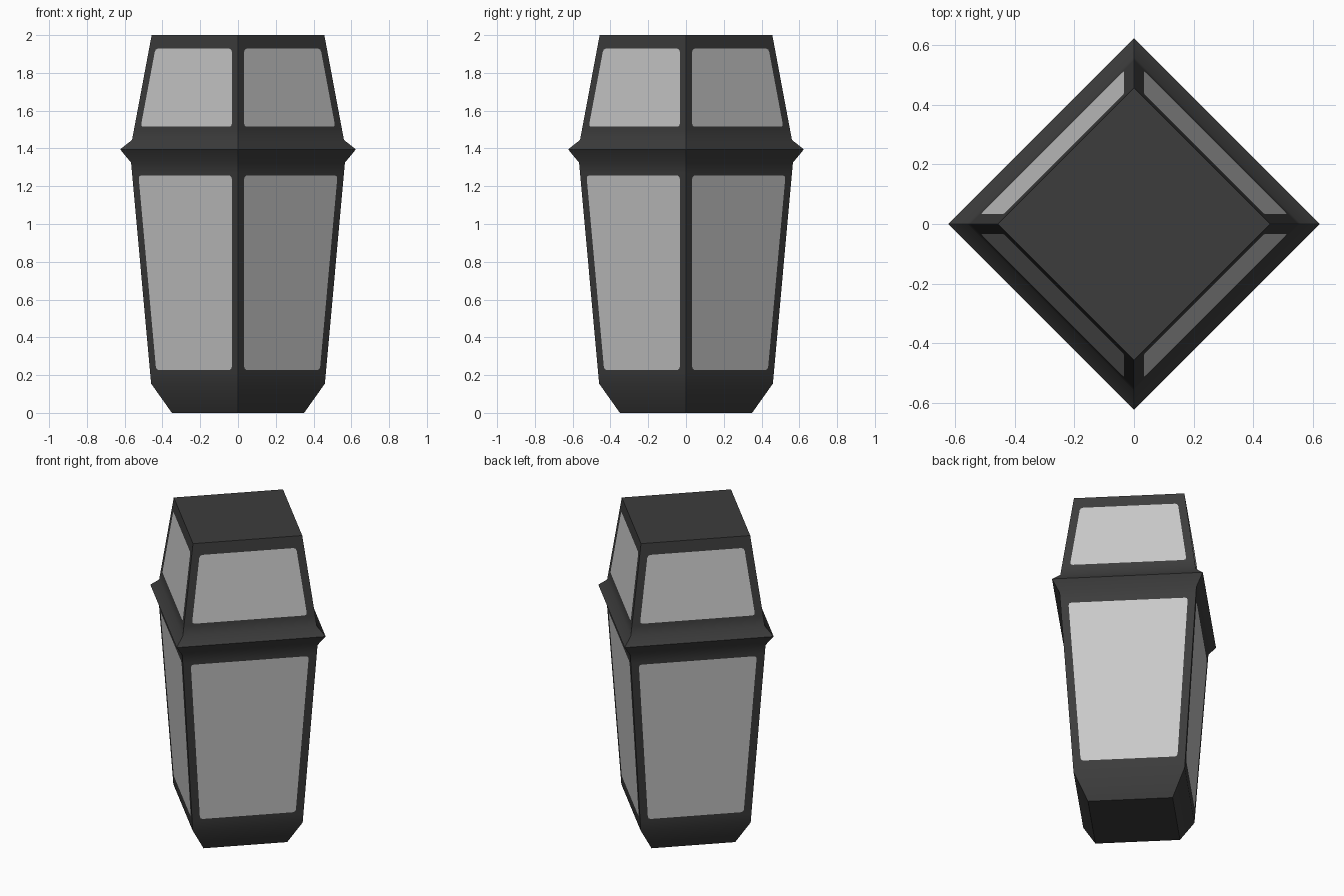
import bpy
import bmesh
import math
from mathutils import Vector

cube = bpy.data.objects.get("Cube")
if cube:
    bpy.data.objects.remove(cube, do_unlink=True)


def make_material(name, value):
    mat = bpy.data.materials.new(name)
    mat.use_nodes = True
    color = (value, value, value, 1)
    mat.diffuse_color = color
    bsdf = next(n for n in mat.node_tree.nodes if n.type == 'BSDF_PRINCIPLED')
    bsdf.inputs["Base Color"].default_value = color
    return mat


def between(low, high, z):
    """Corner radius at height z on the straight wall from low to high."""
    return low[0] + (high[0] - low[0]) * (z - low[1]) / (high[1] - low[1])


# Silhouette as (corner radius, height)
foot, base, shoulder = (0.35, 0), (0.46, 0.155), (0.566, 1.325)
rim, neck, roof = (0.624, 1.395), (0.561, 1.445), (0.457, 2.0)
walls = {"lower": (base, shoulder, 0.228, 1.256),
         "upper": (neck, roof, 1.515, 1.928)}
GAP = 0.012      # frame strip above and below each pane
MARGIN = 0.033   # frame beside each pane, measured along x
ROUND = 0.016    # pane corner cut

profile = [foot, base, shoulder, rim, neck, roof]
pane_bands = {}
for low, high, bottom, top in walls.values():
    rings = [(between(low, high, z), z) for z in (bottom - GAP, top + GAP)]
    profile += rings
    pane_bands[rings[0]] = (low, high, bottom, top)
profile.sort(key=lambda p: p[1])

bm = bmesh.new()
dirs = [Vector((math.cos(i * math.pi / 2), math.sin(i * math.pi / 2), 0)) for i in range(4)]
rows = [[bm.verts.new(d * r + Vector((0, 0, z))) for d in dirs] for r, z in profile]


def add_pane(quad, i, band):
    """Cut a pane with clipped corners into a wall quad."""
    low, high, bottom, top = band
    a, b = dirs[i], dirs[(i + 1) % 4]

    def point(side, z):
        r = between(low, high, z)
        t = MARGIN / r
        t = 1 - t if side else t
        return (a * (1 - t) + b * t) * r + Vector((0, 0, z))

    corners = [point(0, bottom), point(1, bottom), point(1, top), point(0, top)]
    pairs = []
    for k, c in enumerate(corners):
        before = (corners[k - 1] - c).normalized() * ROUND
        after = (corners[(k + 1) % 4] - c).normalized() * ROUND
        # Middle point makes the corner read as rounded
        mid = c + (before + after) * 0.29
        pairs.append([bm.verts.new(p) for p in (c + before, mid, c + after)])
    pane = bm.faces.new([v for p in pairs for v in p])
    pane.material_index = 1
    for k in range(4):
        p, q = pairs[k], pairs[(k + 1) % 4]
        bm.faces.new((quad[k], quad[(k + 1) % 4], q[0], p[2]))
        bm.faces.new((quad[k], p[1], p[0]))
        bm.faces.new((quad[k], p[2], p[1]))


# Walls, rim and panes
for j in range(len(profile) - 1):
    for i in range(4):
        n = (i + 1) % 4
        quad = (rows[j][i], rows[j][n], rows[j + 1][n], rows[j + 1][i])
        if profile[j] in pane_bands:
            add_pane(quad, i, pane_bands[profile[j]])
        else:
            bm.faces.new(quad)

# Roof and underside
bm.faces.new(rows[-1])
bm.faces.new(rows[0][::-1])
bmesh.ops.recalc_face_normals(bm, faces=bm.faces)

mesh = bpy.data.meshes.new("lantern_body")
bm.to_mesh(mesh)
bm.free()
mesh.materials.append(make_material("dark frame", 0.045))
mesh.materials.append(make_material("pale glass", 0.58))
body = bpy.data.objects.new("lantern_body", mesh)
bpy.context.collection.objects.link(body)

bpy.ops.object.select_all(action='DESELECT')
body.select_set(True)
bpy.context.view_layer.objects.active = body
bpy.ops.object.shade_smooth_by_angle(angle=math.radians(45))
